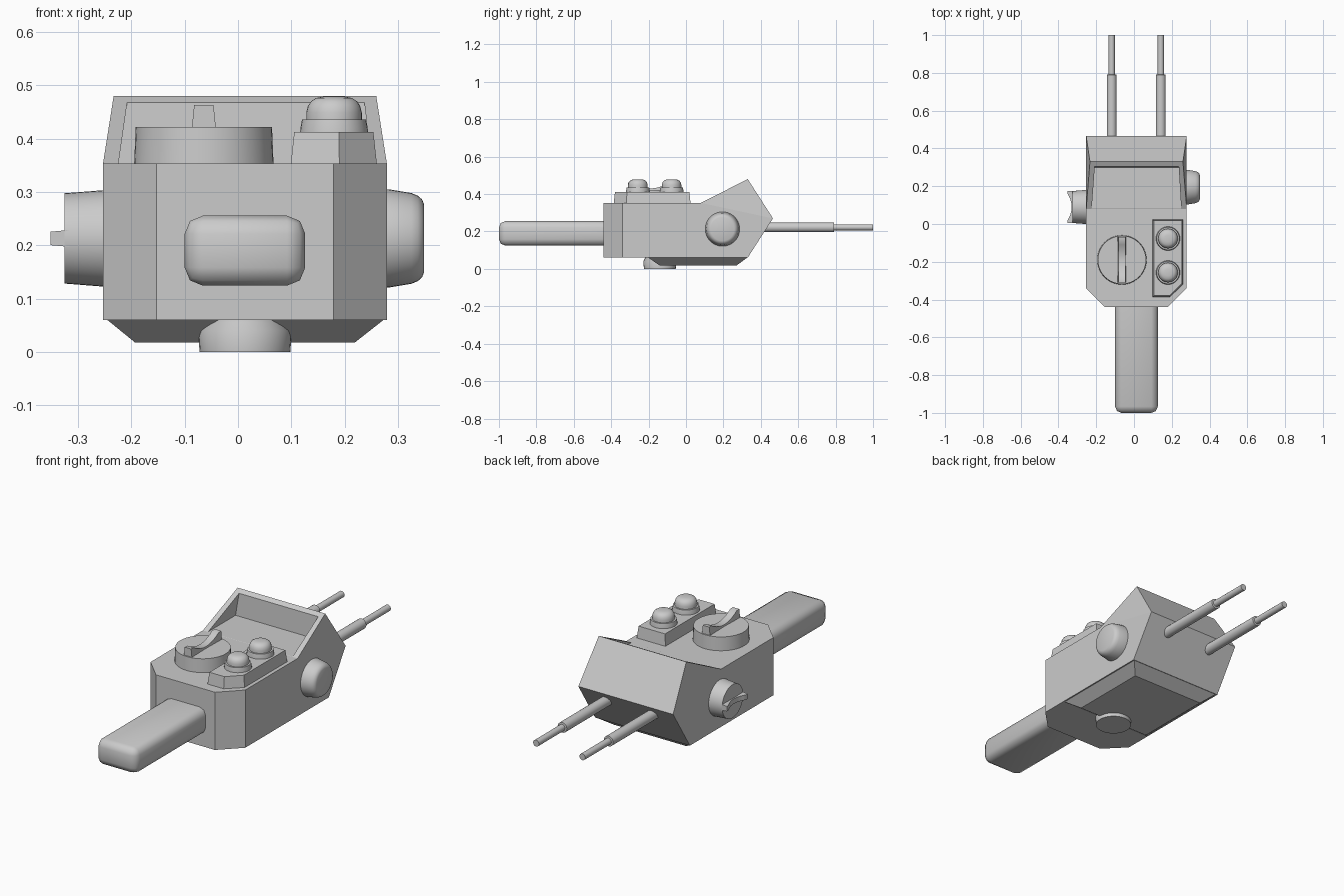
import bpy, bmesh
from math import radians, cos, sin, pi
from mathutils import Matrix, Vector

if "Cube" in bpy.data.objects:
    bpy.data.objects.remove(bpy.data.objects["Cube"])

CX = 0.013  # centre of the body across x


def finish(name, bm, matrix=Matrix(), smooth=True, angle=35):
    bmesh.ops.recalc_face_normals(bm, faces=bm.faces[:])
    bm.transform(matrix)
    mesh = bpy.data.meshes.new(name)
    bm.to_mesh(mesh)
    bm.free()
    obj = bpy.data.objects.new(name, mesh)
    bpy.context.collection.objects.link(obj)
    bpy.ops.object.select_all(action='DESELECT')
    bpy.context.view_layer.objects.active = obj
    obj.select_set(True)
    if smooth:
        bpy.ops.object.shade_smooth_by_angle(angle=radians(angle))
    return obj


def loft(name, rings, matrix=Matrix(), smooth=False):
    """Closed solid through rings of equal point count."""
    bm = bmesh.new()
    vs = [[bm.verts.new(p) for p in ring] for ring in rings]
    n = len(vs[0])
    for a, b in zip(vs, vs[1:]):
        for i in range(n):
            j = (i + 1) % n
            bm.faces.new((a[i], a[j], b[j], b[i]))
    bm.faces.new(vs[0])
    bm.faces.new(vs[-1])
    return finish(name, bm, matrix, smooth)


def lathe(name, profile, loc, axis=Matrix(), sides=32):
    """Profile of (radius, height) turned about local z."""
    rings = [[(r * cos(2 * pi * i / sides), r * sin(2 * pi * i / sides), h)
              for i in range(sides)] for r, h in profile]
    return loft(name, rings, Matrix.Translation(loc) @ axis, True)


def rect(x0, x1, y0, y1, z):
    return [(x0, y0, z), (x1, y0, z), (x1, y1, z), (x0, y1, z)]


# Body: side profile spanned across x, with the hood peak pulled inward
profile = [(-.44, .06), (-.44, .353), (.08, .353), (.33, .48), (.465, .27), (.33, .06)]
bm = bmesh.new()
sides = []
for s in (-1, 1):
    sides.append([bm.verts.new((CX + s * (.246 if i == 3 else .266), y, z))
                  for i, (y, z) in enumerate(profile)])
for v in sides:
    bm.faces.new([v[i] for i in (0, 1, 2, 4, 5)])
    bm.faces.new((v[2], v[3], v[4]))
for i in range(6):
    j = (i + 1) % 6
    bm.faces.new((sides[0][i], sides[0][j], sides[1][j], sides[1][i]))
bmesh.ops.recalc_face_normals(bm, faces=bm.faces[:])
# Front corner chamfers
for s in (-1, 1):
    cut = bmesh.ops.bisect_plane(bm, geom=bm.verts[:] + bm.edges[:] + bm.faces[:],
                                 plane_co=(CX + s * .266, -.34, 0),
                                 plane_no=(s, -1, 0), clear_outer=True)
    edges = [e for e in cut['geom_cut'] if isinstance(e, bmesh.types.BMEdge)]
    bmesh.ops.holes_fill(bm, edges=edges)
body = finish("body", bm, smooth=False)

# Recess inside the hood
cutter = loft("hood_cutter", [rect(-.224, .25, 0, .3, .3535),
                              rect(-.203, .233, 0, .307, .5)])
cutter.hide_render = True
cutter.hide_set(True)
mod = body.modifiers.new("hood_recess", 'BOOLEAN')
mod.object = cutter
mod.operation = 'DIFFERENCE'
mod.solver = 'EXACT'

# Sloped plate and foot below the body
loft("bottom_plate", [rect(-.247, .275, -.205, .33, .062),
                      rect(-.193, .219, -.14, .27, .018)])
lathe("foot", [(.085, 0), (.088, .04), (.08, .056), (.08, .07)], (CX, -.14, 0))

# Grip at the front
bm = bmesh.new()
bmesh.ops.create_cube(bm, size=1)
bm.transform(Matrix.Translation((CX, -.71, .19)) @ Matrix.Diagonal((.226, .58, .131, 1)))
bmesh.ops.bevel(bm, geom=[e for e in bm.edges
                          if not all(v.co.y > -.5 for v in e.verts)],
                offset=.034, segments=2, profile=.5, affect='EDGES')
finish("grip", bm, angle=50)

# Two stepped prongs at the back
for side, x in (("left", -.118), ("right", .142)):
    lathe("prong_" + side, [(.026, .3), (.026, .79), (.0165, .791), (.0165, 1.0)],
          (x, 0, .222), Matrix.Rotation(radians(-90), 4, 'X'), 20)


def dial(name, r, base_h, bar_h, loc, axis=Matrix()):
    """Round dial with a finger bar that dips in the middle."""
    lathe(name, [(r, -.01), (r * .93 if bar_h < .03 else r * .975, base_h)], loc, axis, 40)
    rings = []
    for i in range(13):
        t = i / 6 - 1
        y = t * r * .92
        top = base_h + bar_h * min(1, .2 + 1.15 * t * t)
        w = r * .185
        rings.append([(-w, y, base_h - .02), (w, y, base_h - .02),
                      (w * .75, y, top), (-w * .75, y, top)])
    loft(name + "_bar", rings, Matrix.Translation(loc) @ axis, True)


dial("top_dial", .131, .069, .041, (-.064, -.19, .353))
dial("side_dial", .091, .072, .026, (-.253, .09, .213), Matrix.Rotation(radians(-90), 4, 'Y'))

# Rounded button on the right side
lathe("side_button", [(.092, -.01), (.092, .004), (.085, .046), (.08, .058),
                      (.073, .066), (.063, .07)],
      (.279, .195, .213), Matrix.Rotation(radians(90), 4, 'Y'), 40)

# Button panel with one cut corner
base = [(.098, .025), (.098, -.387), (.19, -.387), (.261, -.32), (.261, .025)]
mid = Vector((.18, -.18))
ring_top = [(mid.x + (x - mid.x) * .91, mid.y + (y - mid.y) * .965, .412) for x, y in base]
loft("button_panel", [[(x, y, .345) for x, y in base], ring_top])

# Domed buttons with collars
for n, y in enumerate((-.257, -.077), 1):
    lathe(f"button_collar_{n}", [(.064, .405), (.063, .42), (.06, .436)], (.18, y, 0))
    lathe(f"button_dome_{n}", [(.052, .43), (.052, .449), (.049, .461),
                               (.043, .470), (.034, .476), (.018, .479)], (.18, y, 0))
